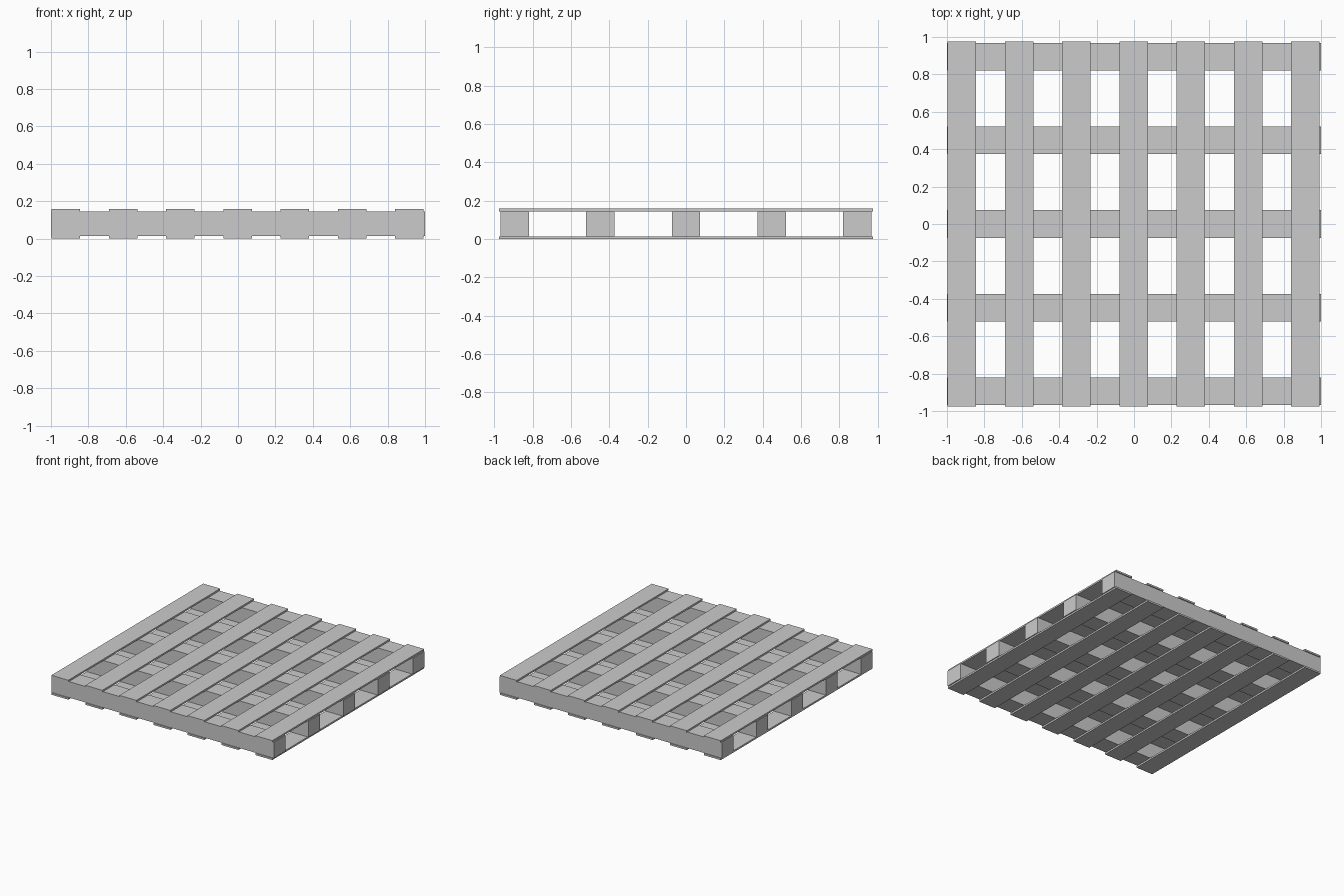
import bpy

if "Cube" in bpy.data.objects:
    bpy.data.objects.remove(bpy.data.objects["Cube"])

LENGTH_X = 2.0        # runner length
SLAT_LEN = 1.952      # slat length along y
HEIGHT = 0.158
SLAT_T = 0.014


def box(name, center, size):
    bpy.ops.mesh.primitive_cube_add(size=1, location=center)
    ob = bpy.context.object
    ob.name = name
    ob.scale = size
    bpy.ops.object.transform_apply(location=False, rotation=False, scale=True)
    return ob


# Five thick runners along x
for i in range(5):
    y = (i - 2) * 0.447
    box(f"runner_{i + 1}", (0, y, HEIGHT / 2),
        (LENGTH_X, 0.148, HEIGHT - 2 * SLAT_T))

# Seven thin slats along y, on the top and on the bottom
for layer, z in (("top", HEIGHT - SLAT_T / 2), ("bottom", SLAT_T / 2)):
    for i in range(7):
        x = (i - 3) * 0.306 - 0.002
        box(f"{layer}_slat_{i + 1}", (x, 0, z), (0.152, SLAT_LEN, SLAT_T))
